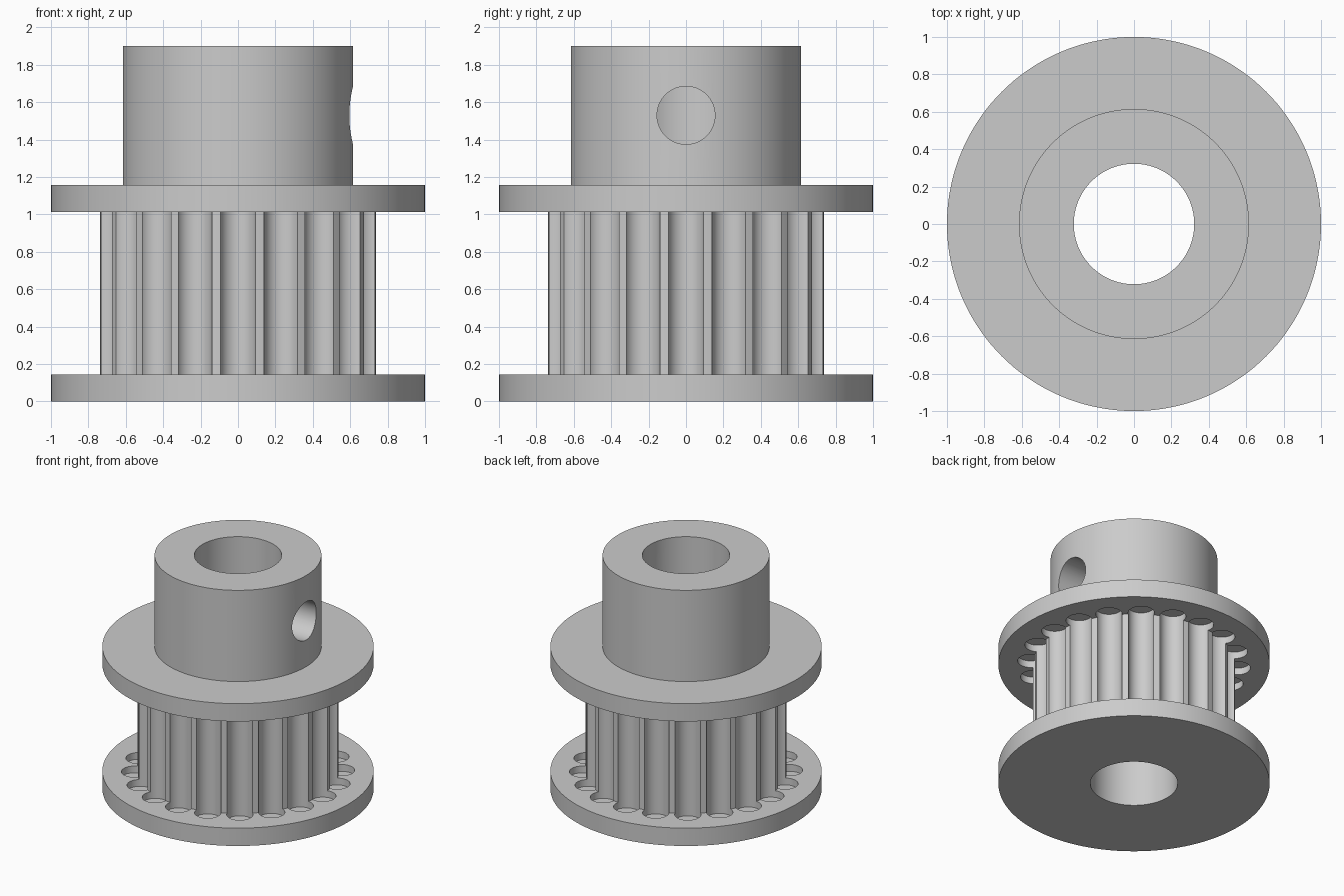
import bpy, bmesh, math
from mathutils import Matrix

if "Cube" in bpy.data.objects:
    bpy.data.objects.remove(bpy.data.objects["Cube"])

SEG = 144
TEETH = 20

metal = bpy.data.materials.new("grey metal")
metal.diffuse_color = (0.6, 0.6, 0.6, 1)
metal.use_nodes = True
metal.node_tree.nodes["Principled BSDF"].inputs["Base Color"].default_value = metal.diffuse_color


def add_object(name, bm):
    bmesh.ops.recalc_face_normals(bm, faces=bm.faces)
    mesh = bpy.data.meshes.new(name)
    bm.to_mesh(mesh)
    bm.free()
    mesh.materials.append(metal)
    ob = bpy.data.objects.new(name, mesh)
    bpy.context.collection.objects.link(ob)
    return ob


def lathe(name, profile):
    """Spin a closed (radius, height) outline around z."""
    bm = bmesh.new()
    rings = []
    for i in range(SEG):
        a = 2 * math.pi * i / SEG
        rings.append([bm.verts.new((r * math.cos(a), r * math.sin(a), z)) for r, z in profile])
    n = len(profile)
    for i in range(SEG):
        p, q = rings[i], rings[(i + 1) % SEG]
        for j in range(n):
            k = (j + 1) % n
            bm.faces.new((p[j], q[j], q[k], p[k]))
    return add_object(name, bm)


def rod(bm, radius, length, matrix, segments):
    bmesh.ops.create_cone(bm, cap_ends=True, segments=segments, radius1=radius,
                          radius2=radius, depth=length, matrix=matrix)


def cut(body, cutter):
    cutter.hide_render = True
    mod = body.modifiers.new(cutter.name, "BOOLEAN")
    mod.operation = "DIFFERENCE"
    mod.solver = "EXACT"
    mod.object = cutter
    bpy.context.view_layer.objects.active = body
    bpy.ops.object.modifier_apply(modifier=mod.name)
    bpy.data.objects.remove(cutter)


# Bored body: lower flange, belt barrel, upper flange and hub
pulley = lathe("pulley_body", [
    (0.322, 0), (1.0, 0), (1.0, 0.145), (0.745, 0.145), (0.745, 1.013),
    (1.0, 1.013), (1.0, 1.158), (0.615, 1.158), (0.615, 1.90), (0.322, 1.90)])

# Round belt grooves, running a little way into both flanges
bm = bmesh.new()
z0, z1 = 0.09, 1.068
for i in range(TEETH):
    a = 2 * math.pi * i / TEETH
    spot = Matrix.Translation((0.763 * math.cos(a), 0.763 * math.sin(a), (z0 + z1) / 2))
    rod(bm, 0.097, z1 - z0, spot, 40)
cut(pulley, add_object("belt_grooves", bm))

# Set screw hole through one side of the hub
bm = bmesh.new()
rod(bm, 0.155, 0.7, Matrix.Translation((0.45, 0, 1.53)) @ Matrix.Rotation(math.pi / 2, 4, "Y"), 64)
cut(pulley, add_object("screw_hole", bm))

# Smooth curved walls, crisp rims
bpy.ops.object.select_all(action="DESELECT")
pulley.select_set(True)
bpy.context.view_layer.objects.active = pulley
bpy.ops.object.shade_smooth_by_angle(angle=math.radians(30))
